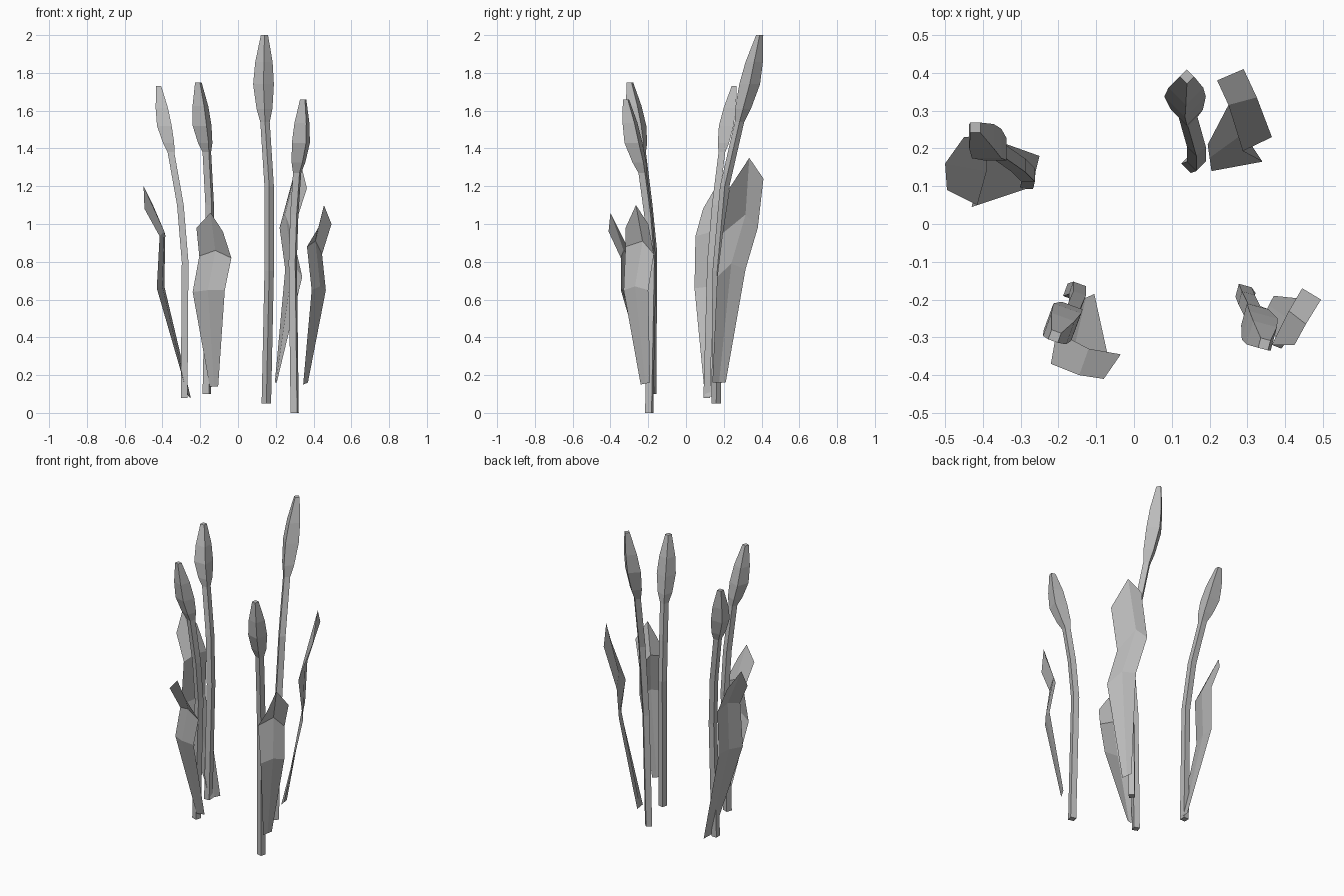
import bpy, bmesh, math
from mathutils import Vector

if "Cube" in bpy.data.objects:
    bpy.data.objects.remove(bpy.data.objects["Cube"])

grey = bpy.data.materials.new("plain grey")
grey.use_nodes = True
colour = (0.5, 0.5, 0.5, 1)
grey.diffuse_color = colour
grey.node_tree.nodes["Principled BSDF"].inputs["Base Color"].default_value = colour


def loft(name, rows, closed):
    """Skin a list of point rows; closed rows form a capped tube."""
    bm = bmesh.new()
    verts = [[bm.verts.new(p) for p in row] for row in rows]
    count = len(rows[0])
    for low, high in zip(verts, verts[1:]):
        for i in range(count if closed else count - 1):
            j = (i + 1) % count
            bm.faces.new((low[i], low[j], high[j], high[i]))
    if closed:
        bm.faces.new(verts[0][::-1])
        bm.faces.new(verts[-1])
    bmesh.ops.recalc_face_normals(bm, faces=bm.faces)
    mesh = bpy.data.meshes.new(name)
    bm.to_mesh(mesh)
    bm.free()
    mesh.materials.append(grey)
    obj = bpy.data.objects.new(name, mesh)
    bpy.context.collection.objects.link(obj)
    return obj


def ring(centre, radius, turn):
    corners = [math.radians(turn + 90 * k) for k in range(4)]
    return [Vector(centre) + Vector((math.cos(a), math.sin(a), 0)) * radius for a in corners]


def cattail(name, turn, stem, belly, tip):
    """Square stem with a swollen seed head between its last point and tip."""
    neck, belly, tip = Vector(stem[-1]), Vector(belly), Vector(tip)
    rows = [ring(p, 0.025, turn) for p in stem]
    rows += [ring(neck.lerp(belly, 0.35), 0.042, turn),
             ring(belly, 0.055, turn),
             ring(belly.lerp(tip, 0.45), 0.046, turn),
             ring(tip, 0.019, turn)]
    loft(name, rows, True)


# Four cattail stalks
cattail("cattail_back_right", 45,
        [(-.285, .11, .08), (-.28, .13, .8), (-.305, .155, 1.1), (-.355, .19, 1.38)],
        (-.39, .213, 1.52), (-.42, .255, 1.73))
cattail("cattail_front_right", 25,
        [(-.165, -.18, .1), (-.15, -.175, .85), (-.15, -.2, 1.1), (-.165, -.235, 1.38)],
        (-.19, -.26, 1.52), (-.21, -.297, 1.75))
cattail("cattail_back_left", 0,
        [(.15, .16, .05), (.165, .165, .75), (.165, .205, 1.2), (.143, .283, 1.54)],
        (.135, .337, 1.74), (.14, .39, 2.0))
cattail("cattail_front_left", 30,
        [(.3, -.195, 0), (.29, -.18, .8), (.298, -.2, 1.05), (.313, -.23, 1.27)],
        (.333, -.278, 1.43), (.345, -.318, 1.66))

# Four folded leaves: edge, midrib, edge at each level
loft("leaf_back_right", [
    [(-.265, .1, .09), (-.26, .14, .085), (-.25, .18, .08)],
    [(-.43, .045, .66), (-.4, .14, .67), (-.39, .23, .67)],
    [(-.415, .05, .935), (-.39, .14, .96), (-.385, .235, .94)],
    [(-.495, .09, 1.08), (-.5, .16, 1.2), (-.45, .23, 1.1)]], False)
loft("leaf_front_right", [
    [(-.15, -.2, .14), (-.127, -.195, .14), (-.105, -.185, .14)],
    [(-.24, -.285, .64), (-.16, -.335, .65), (-.07, -.345, .65)],
    [(-.205, -.285, .83), (-.12, -.33, .86), (-.035, -.345, .82)],
    [(-.22, -.37, .98), (-.145, -.4, 1.06), (-.08, -.41, .96)]], False)
loft("leaf_back_left", [
    [(.195, .21, .16), (.2, .175, .16), (.205, .14, .16)],
    [(.25, .315, .76), (.29, .24, .79), (.34, .165, .72)],
    [(.22, .38, .98), (.25, .315, 1.05), (.288, .193, .95)],
    [(.29, .41, 1.24), (.325, .335, 1.35), (.365, .23, 1.19)]], False)
loft("leaf_front_left", [
    [(.37, -.19, .16), (.357, -.215, .155), (.345, -.24, .15)],
    [(.465, -.2, .65), (.435, -.27, .67), (.39, -.33, .65)],
    [(.445, -.17, .84), (.41, -.23, .91), (.365, -.32, .88)],
    [(.495, -.2, 1.0), (.455, -.265, 1.1), (.425, -.32, .98)]], False)
